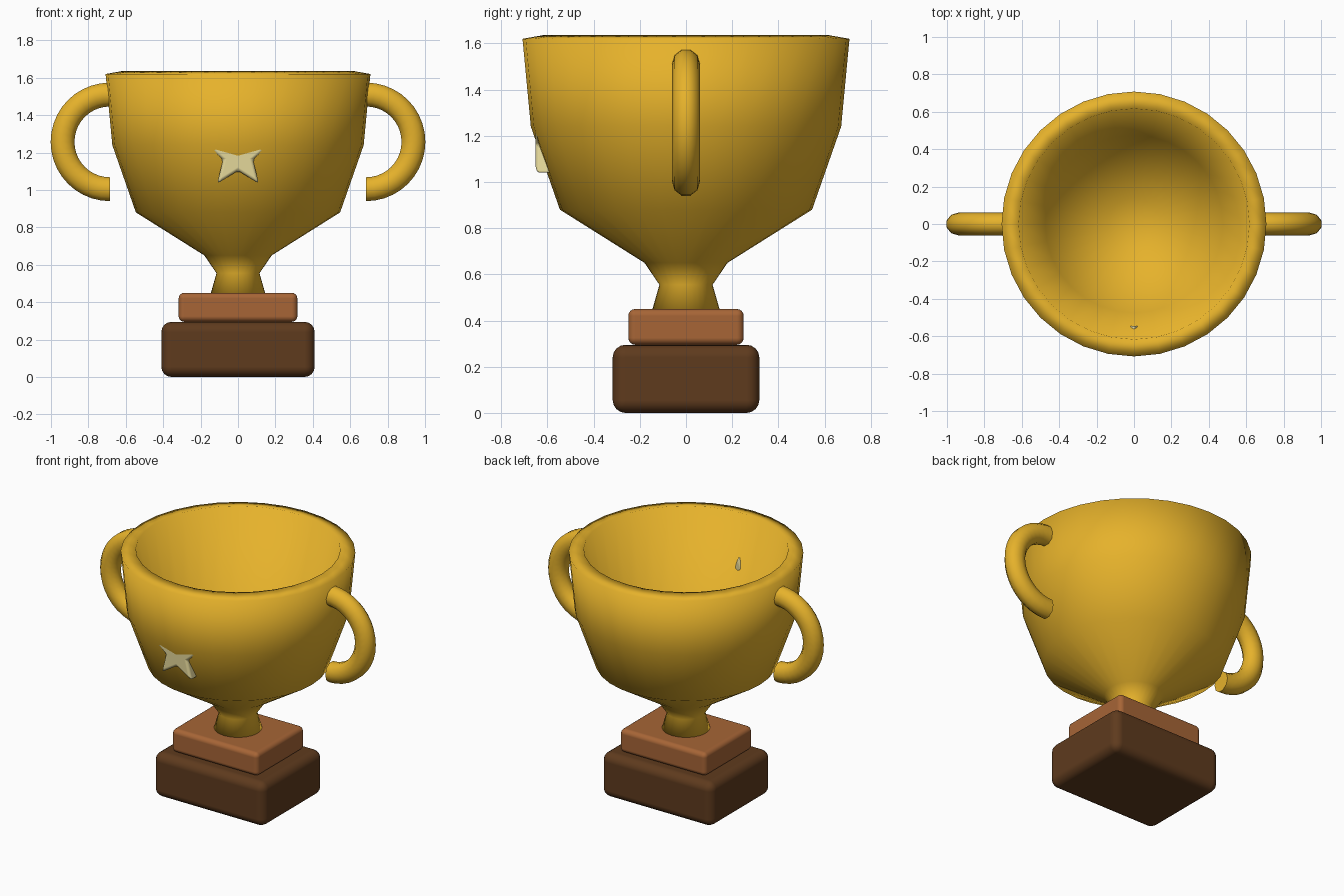
import bpy, bmesh, math
from mathutils import Vector, Matrix

if "Cube" in bpy.data.objects:
    bpy.data.objects.remove(bpy.data.objects["Cube"])


def material(name, rgb):
    m = bpy.data.materials.new(name)
    m.diffuse_color = (*rgb, 1)
    m.use_nodes = True
    m.node_tree.nodes["Principled BSDF"].inputs["Base Color"].default_value = m.diffuse_color
    return m


gold = material("gold", (0.79, 0.445, 0.024))
dark_wood = material("dark_wood", (0.113, 0.043, 0.0125))
light_wood = material("light_wood", (0.385, 0.13, 0.037))
pale_gold = material("pale_gold", (0.77, 0.68, 0.32))


def finish(name, bm, mat, smooth=True):
    bmesh.ops.recalc_face_normals(bm, faces=bm.faces)
    for f in bm.faces:
        f.smooth = smooth
    me = bpy.data.meshes.new(name)
    bm.to_mesh(me)
    bm.free()
    me.materials.append(mat)
    ob = bpy.data.objects.new(name, me)
    bpy.context.collection.objects.link(ob)
    return ob


def bevel(ob, width, segments):
    mod = ob.modifiers.new("bevel", 'BEVEL')
    mod.width, mod.segments = width, segments
    mod.limit_method = 'ANGLE'
    mod.harden_normals = True


def block(name, sx, sy, z0, z1, mat, width):
    bm = bmesh.new()
    bmesh.ops.create_cube(bm, size=1, matrix=Matrix.Translation((0, 0, (z0 + z1) / 2))
                          @ Matrix.Diagonal((sx, sy, z1 - z0, 1)))
    bevel(finish(name, bm, mat), width, 4)


# Stepped wooden base
block("base", 0.82, 0.635, 0, 0.295, dark_wood, 0.055)
block("plinth", 0.635, 0.5, 0.295, 0.45, light_wood, 0.03)

# Cup: one lathed profile, outside up to the rim and down the tapered inside
profile = [(0, 0.45), (0.145, 0.45), (0.115, 0.555), (0.18, 0.65), (0.546, 0.88),
           (0.672, 1.24), (0.708, 1.62), (0.617, 1.636),
           (0.475, 0.945), (0.14, 0.735), (0, 0.72)]
bm = bmesh.new()
verts = [bm.verts.new((r, 0, z)) for r, z in profile]
edges = [bm.edges.new(pair) for pair in zip(verts, verts[1:])]
bmesh.ops.spin(bm, geom=verts + edges, cent=(0, 0, 0), axis=(0, 0, 1),
               angle=2 * math.pi, steps=32)
bmesh.ops.remove_doubles(bm, verts=bm.verts, dist=0.0005)
finish("cup", bm, gold)

# Handles: half rings with capped ends
SIDES = 10
for side, name in ((1, "right_handle"), (-1, "left_handle")):
    bm = bmesh.new()
    rings = []
    for i in range(21):
        a = math.pi * (i / 20 - 0.5)
        ring = []
        for j in range(SIDES):
            t = 2 * math.pi * (j + 0.5) / SIDES
            r = 0.253 + 0.067 * math.cos(t)
            ring.append(bm.verts.new((side * (0.685 + r * math.cos(a)),
                                      0.061 * math.sin(t), 1.257 + r * math.sin(a))))
        rings.append(ring)
    for a, b in zip(rings, rings[1:]):
        for j in range(SIDES):
            k = (j + 1) % SIDES
            bm.faces.new((a[j], a[k], b[k], b[j]))
    caps = [bm.faces.new(rings[0]), bm.faces.new(rings[-1])]
    for f in caps:
        for e in f.edges:
            e.smooth = False
    finish(name, bm, gold)

# Five-pointed star set through the front wall
bm = bmesh.new()
outline = []
for i in range(10):
    a = math.pi / 2 + i * math.pi / 5
    r = 0.084 if i % 2 else 0.19
    outline.append(bm.verts.new((r * math.cos(a), -0.652, 1.187 + r * math.sin(a))))
front = bm.faces.new(outline)
back = bmesh.ops.extrude_face_region(bm, geom=[front])["geom"]
bmesh.ops.translate(bm, vec=Vector((0, 0.107, 0)),
                    verts=[v for v in back if isinstance(v, bmesh.types.BMVert)])
bevel(finish("star", bm, pale_gold), 0.017, 3)
